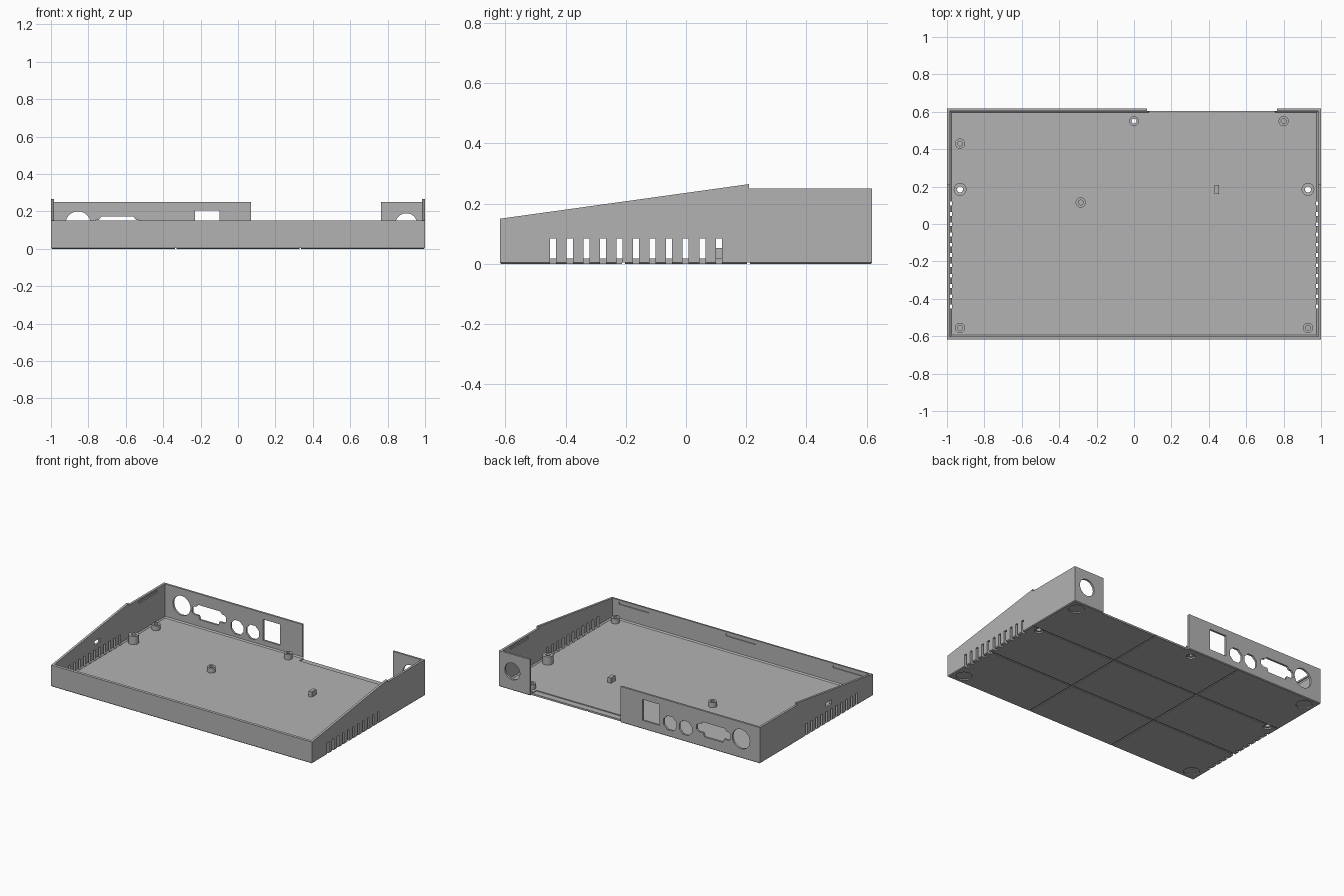
import bpy, bmesh, math
from mathutils import Matrix, Vector

if "Cube" in bpy.data.objects:
    bpy.data.objects.remove(bpy.data.objects["Cube"])

grey = bpy.data.materials.new("grey_plastic")
grey.use_nodes = True
colour = (0.45, 0.45, 0.45, 1)
grey.diffuse_color = colour
grey.node_tree.nodes["Principled BSDF"].inputs["Base Color"].default_value = colour

W, D, WALL, BACK, FLOOR = 1.0, 0.618, 0.016, 0.604, 0.018


def box(bm, x, y, z):
    """Box between (low, high) pairs on each axis."""
    made = bmesh.ops.create_cube(bm, size=1)["verts"]
    for v in made:
        v.co = Vector([lo + (c + 0.5) * (hi - lo) for c, (lo, hi) in zip(v.co, (x, y, z))])
    return made


def disc(bm, x, y, z0, z1, r):
    """Upright cylinder."""
    bmesh.ops.create_cone(bm, cap_ends=True, segments=32, radius1=r, radius2=r,
                          depth=z1 - z0, matrix=Matrix.Translation((x, y, (z0 + z1) / 2)))


def prism(bm, points, vector):
    """Flat outline pushed along a vector."""
    face = bm.faces.new([bm.verts.new(p) for p in points])
    top = bmesh.ops.extrude_face_region(bm, geom=[face])["geom"]
    bmesh.ops.translate(bm, vec=vector, verts=[g for g in top if isinstance(g, bmesh.types.BMVert)])


def port(bm, outline):
    """Cutter through the back wall from an x, z outline."""
    prism(bm, [(x, 0.59, z) for x, z in outline], (0, 0.05, 0))


def ring(x, z, r, n=40, turn=0.0):
    return [(x + r * math.cos(math.tau * i / n + turn), z + r * math.sin(math.tau * i / n + turn))
            for i in range(n)]


def bevel_low(bm, z, width):
    edges = [e for e in bm.edges if all(abs(v.co.z - z) < 1e-4 for v in e.verts)]
    bmesh.ops.bevel(bm, geom=edges, offset=width, segments=1, affect='EDGES')


def finish(name, bm):
    bmesh.ops.recalc_face_normals(bm, faces=bm.faces)
    mesh = bpy.data.meshes.new(name)
    bm.to_mesh(mesh)
    bm.free()
    mesh.materials.append(grey)
    obj = bpy.data.objects.new(name, mesh)
    bpy.context.collection.objects.link(obj)
    return obj


def carve(obj, bm):
    """Subtract the solids in bm from obj."""
    cutter = finish("cutter", bm)
    cutter.hide_render = True
    mod = obj.modifiers.new("cut", 'BOOLEAN')
    mod.operation, mod.solver, mod.object = 'DIFFERENCE', 'EXACT', cutter
    bpy.ops.object.select_all(action='DESELECT')
    bpy.context.view_layer.objects.active = obj
    obj.select_set(True)
    bpy.ops.object.modifier_apply(modifier=mod.name)
    bpy.data.objects.remove(cutter)


def smooth(obj):
    bpy.ops.object.select_all(action='DESELECT')
    bpy.context.view_layer.objects.active = obj
    obj.select_set(True)
    bpy.ops.object.shade_smooth_by_angle(angle=math.radians(25))


# Outer body from its sloping side profile
bm = bmesh.new()
side = [(-D, 0), (D, 0), (D, 0.25), (0.21, 0.25), (0.21, 0.265), (-D, 0.15)]
prism(bm, [(-W, y, z) for y, z in side], (2 * W, 0, 0))
bevel_low(bm, 0, 0.005)
tray = finish("case_tray", bm)

# Hollow inside, with a chamfer along the floor
bm = bmesh.new()
box(bm, (-W + WALL, W - WALL), (-D + WALL, BACK), (FLOOR, 0.5))
bevel_low(bm, FLOOR, 0.008)
carve(tray, bm)

# Rear opening and its shallow floor step
bm = bmesh.new()
box(bm, (0.07, 0.765), (BACK, 0.7), (-0.1, 0.5))
carve(tray, bm)
bm = bmesh.new()
box(bm, (0.08, 0.755), (0.56, 0.65), (0.012, 0.1))
carve(tray, bm)

# Side vents
bm = bmesh.new()
for s in (-1, 1):
    for i in range(11):
        y = -0.441 + i * 0.055
        box(bm, sorted((s * 0.974, s * 1.1)), (y - 0.01, y + 0.01), (-0.05, 0.084))
# Small window in one side wall
box(bm, (-1.1, -0.95), (-0.165, -0.105), (0.115, 0.145))
carve(tray, bm)

# Rear connector ports
bm = bmesh.new()
port(bm, ring(-0.855, 0.133, 0.067))
port(bm, ring(0.9, 0.132, 0.058))
port(bm, [(-0.23, 0.06), (-0.1, 0.06), (-0.1, 0.205), (-0.23, 0.205)])
for x in (-0.31, -0.43):
    port(bm, ring(x, 0.095, 0.052, 8, math.pi / 8))
half = [(0.07, 0.072), (0.08, 0.098), (0.115, 0.098), (0.13, 0.11),
        (0.13, 0.142), (0.115, 0.154), (0.1, 0.154), (0.085, 0.172)]
port(bm, [(-0.645 + x, z) for x, z in half] + [(-0.645 - x, z) for x, z in reversed(half)])
carve(tray, bm)

# Clip recesses below the rim
bm = bmesh.new()
for x in (-0.82, 0, 0.82):
    box(bm, (x - 0.115, x + 0.115), (-D + 0.01, -0.55), (0.122, 0.138))
for s in (-1, 1):
    box(bm, sorted((s * 0.99, s * 0.95)), (0.32, 0.52), (0.222, 0.238))
carve(tray, bm)

# Underside grooves
for along_x in (True, False):
    bm = bmesh.new()
    for s in (-1, 1):
        if along_x:
            box(bm, (-1.1, 1.1), (s * 0.207 - 0.005, s * 0.207 + 0.005), (-0.05, 0.005))
        else:
            box(bm, (s * 0.333 - 0.005, s * 0.333 + 0.005), (-0.7, 0.7), (-0.05, 0.005))
    carve(tray, bm)

# Round foot recesses and countersinks underneath
screws = [(-0.93, 0.185, 0.034, 0.075), (0.93, 0.185, 0.034, 0.075), (0, 0.55, 0.026, 0.055)]
bm = bmesh.new()
for x in (-0.925, 0.925):
    for y in (-0.545, 0.545):
        disc(bm, x, y, -0.05, 0.008, 0.05)
for x, y, r, top in screws:
    disc(bm, x, y, -0.05, 0.01, 0.028)
carve(tray, bm)

# Screw holes through the floor
bm = bmesh.new()
for x, y, r, top in screws:
    disc(bm, x, y, -0.05, 0.1, 0.016)
carve(tray, bm)
smooth(tray)

# Hollow standoffs on the floor
blind = [(-0.93, 0.43), (0.8, 0.55), (-0.285, 0.115), (-0.93, -0.555), (0.93, -0.555)]
posts = screws + [(x, y, 0.027, 0.052) for x, y in blind]
bm, holes = bmesh.new(), bmesh.new()
for x, y, r, top in posts:
    disc(bm, x, y, FLOOR - 0.002, top, r)
    disc(holes, x, y, -0.05, 0.2, r * 0.48)
standoffs = finish("standoffs", bm)
carve(standoffs, holes)
smooth(standoffs)

# Small locating block
bm = bmesh.new()
box(bm, (0.43, 0.455), (0.16, 0.208), (FLOOR - 0.002, 0.055))
finish("locating_block", bm)
